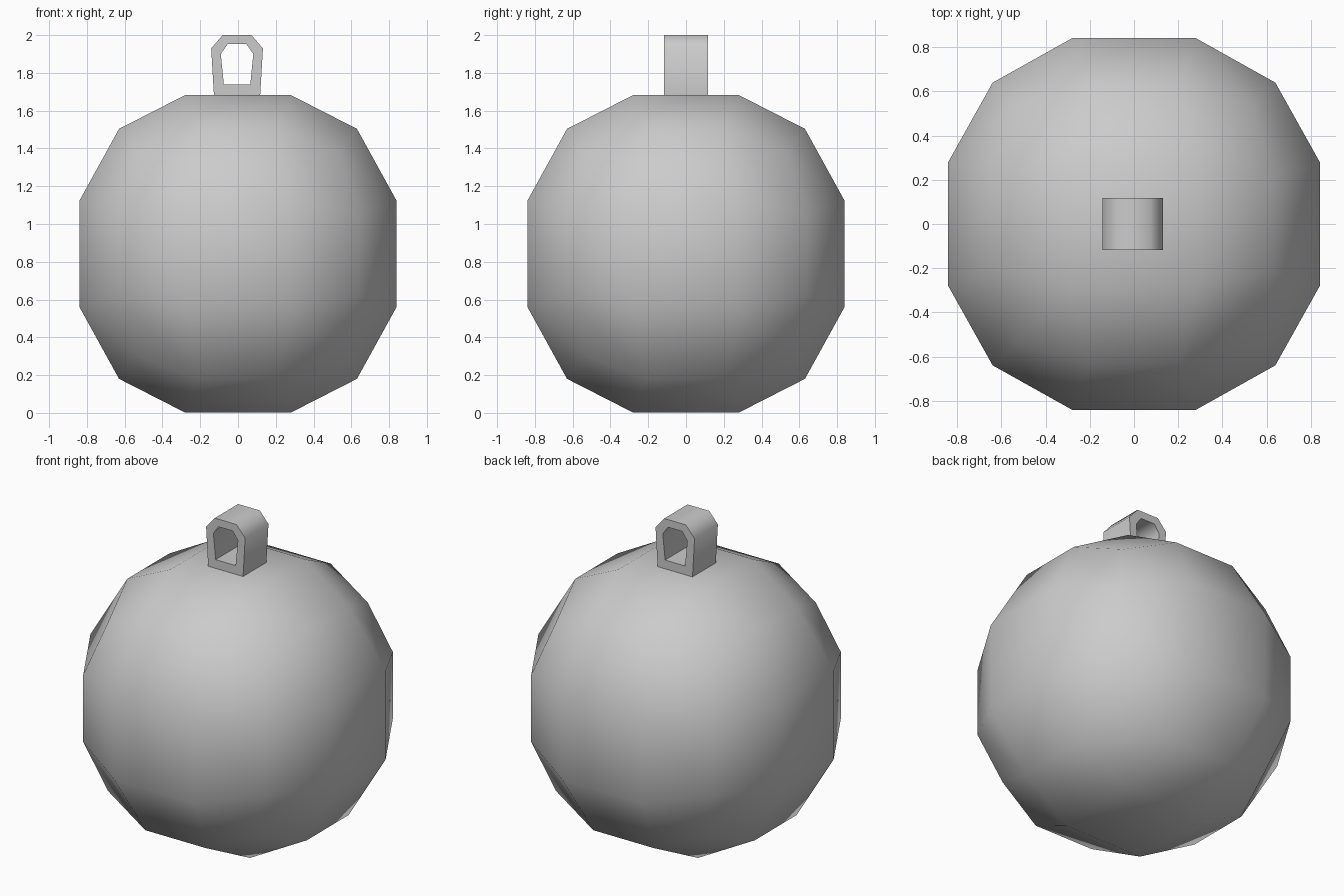
import bpy, bmesh, math
from mathutils import Vector

if "Cube" in bpy.data.objects:
    bpy.data.objects.remove(bpy.data.objects["Cube"])

CENTRE = 0.842
RADIUS = 0.929


def finish(bm, name, angle):
    bmesh.ops.recalc_face_normals(bm, faces=bm.faces)
    me = bpy.data.meshes.new(name)
    bm.to_mesh(me)
    bm.free()
    ob = bpy.data.objects.new(name, me)
    bpy.context.collection.objects.link(ob)
    bpy.ops.object.select_all(action='DESELECT')
    ob.select_set(True)
    bpy.context.view_layer.objects.active = ob
    bpy.ops.object.shade_smooth_by_angle(angle=math.radians(angle))
    return ob


# round body: a cube cut 3x3 per side, inflated to a sphere
bm = bmesh.new()
bmesh.ops.create_cube(bm, size=2)
bmesh.ops.subdivide_edges(bm, edges=bm.edges[:], cuts=2, use_grid_fill=True)
for v in bm.verts:
    on_rim = abs(v.co.z) > 0.9 and (abs(v.co.x) > 0.9) != (abs(v.co.y) > 0.9)
    p = v.co.normalized() * RADIUS
    if on_rim:  # upper and lower rims sit slightly flatter
        p.z *= 1.035
        p.x *= 0.985
        p.y *= 0.985
    v.co = p + Vector((0, 0, CENTRE))
finish(bm, "round_body", 60)

# hanging loop: closed tapered band extruded front to back
outer = [(-0.122, 1.675), (-0.137, 1.93), (-0.076, 2.0),
         (0.076, 2.0), (0.137, 1.93), (0.122, 1.675)]
inner = [(-0.07, 1.738), (-0.086, 1.90), (-0.05, 1.952),
         (0.05, 1.952), (0.086, 1.90), (0.07, 1.738)]
bm = bmesh.new()
rings = [[bm.verts.new((x - 0.005, y, z)) for x, z in prof]
         for prof, y in ((outer, -0.117), (inner, -0.117),
                         (inner, 0.117), (outer, 0.117))]
for k in range(4):
    a, b = rings[k], rings[(k + 1) % 4]
    for i in range(6):
        j = (i + 1) % 6
        bm.faces.new((a[i], a[j], b[j], b[i]))
finish(bm, "hanging_loop", 60)
